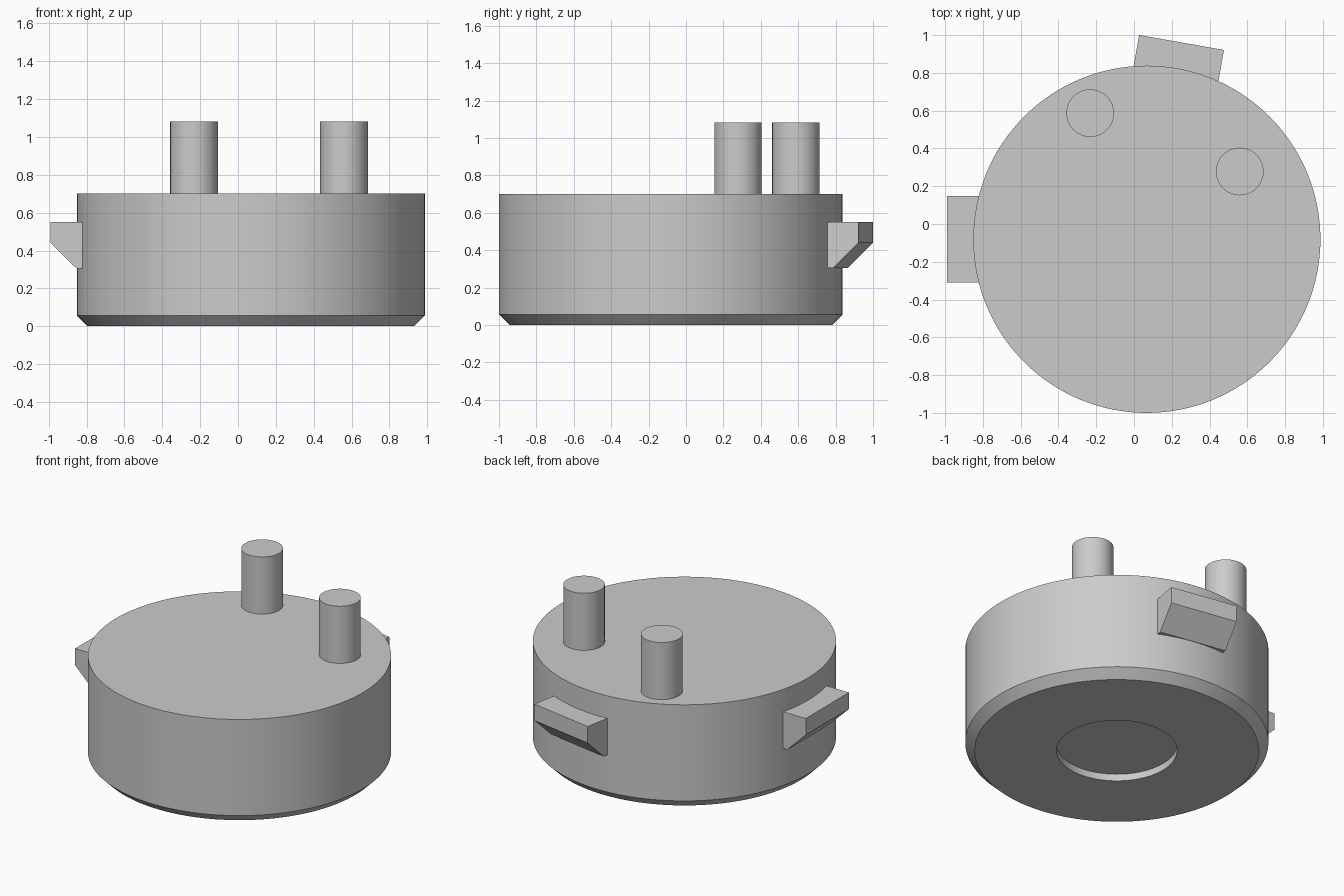
import bpy
import bmesh
from math import cos, sin, pi, radians
from mathutils import Matrix, Vector

if "Cube" in bpy.data.objects:
    bpy.data.objects.remove(bpy.data.objects["Cube"], do_unlink=True)

CENTRE = Vector((0.068, -0.081, 0))
RADIUS = 0.919
SEGMENTS = 128

grey = bpy.data.materials.new("plain grey")
grey.use_nodes = True
colour = (0.6, 0.6, 0.6, 1)
grey.diffuse_color = colour
grey.node_tree.nodes["Principled BSDF"].inputs["Base Color"].default_value = colour


def finish(name, bm, location, smooth=True):
    bmesh.ops.recalc_face_normals(bm, faces=bm.faces)
    mesh = bpy.data.meshes.new(name)
    bm.to_mesh(mesh)
    bm.free()
    mesh.materials.append(grey)
    obj = bpy.data.objects.new(name, mesh)
    obj.location = location
    bpy.context.collection.objects.link(obj)
    if smooth:
        bpy.ops.object.select_all(action='DESELECT')
        obj.select_set(True)
        bpy.context.view_layer.objects.active = obj
        bpy.ops.object.shade_smooth_by_angle(angle=radians(30))
    return obj


def lathe(name, profile, location, segments):
    """Turn (radius, z) rings into a solid, capped at both ends."""
    bm = bmesh.new()
    angles = [2 * pi * i / segments for i in range(segments)]
    rings = [[bm.verts.new((r * cos(a), r * sin(a), z)) for a in angles]
             for r, z in profile]
    for low, high in zip(rings, rings[1:]):
        for i in range(segments):
            j = (i + 1) % segments
            bm.faces.new((low[i], low[j], high[j], high[i]))
    bm.faces.new(rings[0])
    bm.faces.new(rings[-1])
    return finish(name, bm, location, smooth=True)


def tab(name, angle, outer=1.058, inner=0.82, width=0.456):
    """Wedge-bottomed lug that sticks out of the body wall."""
    section = [(inner, 0.305), (0.921, 0.305), (outer, 0.44),
               (outer, 0.55), (inner, 0.55)]
    bm = bmesh.new()
    face = bm.faces.new([bm.verts.new((r, -width / 2, z)) for r, z in section])
    extruded = bmesh.ops.extrude_face_region(bm, geom=[face], use_keep_orig=True)
    bmesh.ops.translate(bm, vec=(0, width, 0), verts=[
        g for g in extruded["geom"] if isinstance(g, bmesh.types.BMVert)])
    bmesh.ops.rotate(bm, verts=bm.verts, matrix=Matrix.Rotation(angle, 3, 'Z'))
    return finish(name, bm, CENTRE, smooth=False)


# Body: round drum with a chamfered base and a shallow recess underneath
lathe("body", [(0.366, 0.046), (0.366, 0), (RADIUS - 0.057, 0),
               (RADIUS, 0.057), (RADIUS, 0.7)], CENTRE, SEGMENTS)

# Two pins on the top
for name, x, y in (("back_pin", -0.232, 0.587), ("left_pin", 0.56, 0.278)):
    lathe(name, [(0.126, 0.68), (0.126, 1.082)], (x, y, 0), 64)

# Lugs on the wall
tab("right_tab", pi)
tab("back_tab", radians(80))
